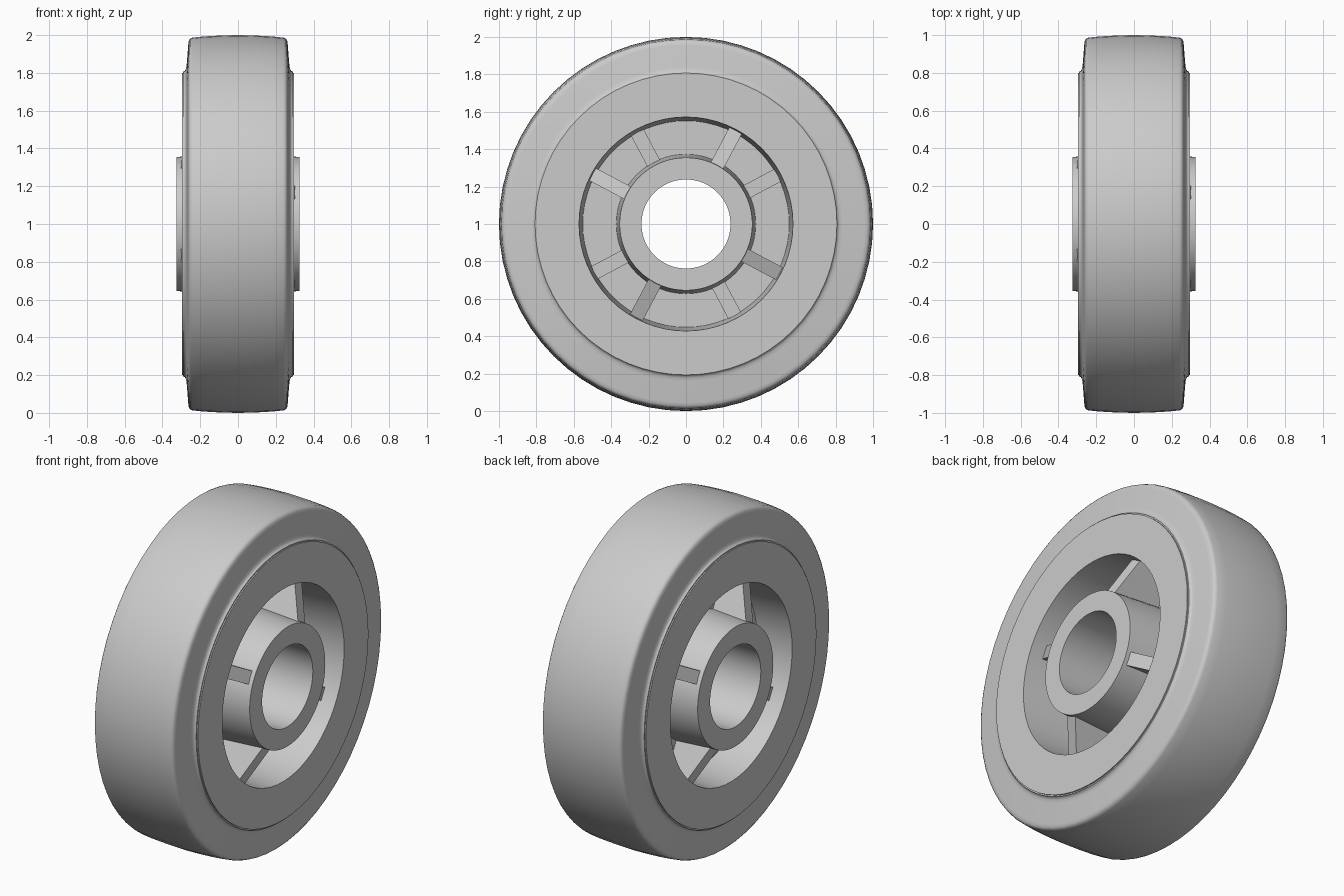
import bpy, bmesh, math
from mathutils import Matrix, Vector

if "Cube" in bpy.data.objects:
    bpy.data.objects.remove(bpy.data.objects["Cube"])

SEGMENTS = 64
CENTRE = Vector((0, 0, 1))

grey = bpy.data.materials.new("plain grey")
grey.diffuse_color = (0.6, 0.6, 0.6, 1)
grey.use_nodes = True
grey.node_tree.nodes["Principled BSDF"].inputs["Base Color"].default_value = grey.diffuse_color


def finish(bm, name, angle):
    bmesh.ops.recalc_face_normals(bm, faces=bm.faces)
    me = bpy.data.meshes.new(name)
    bm.to_mesh(me)
    bm.free()
    me.materials.append(grey)
    me.shade_smooth()
    me.set_sharp_from_angle(angle=math.radians(angle))
    ob = bpy.data.objects.new(name, me)
    ob.location = CENTRE
    bpy.context.collection.objects.link(ob)
    return ob


def lathe(name, profile, angle=30):
    """Turn a closed (x, radius) profile around the x axis."""
    bm = bmesh.new()
    rings = []
    for i in range(SEGMENTS):
        a = 2 * math.pi * i / SEGMENTS
        rings.append([bm.verts.new((x, r * math.cos(a), r * math.sin(a)))
                      for x, r in profile])
    n = len(profile)
    for i in range(SEGMENTS):
        p, q = rings[i], rings[(i + 1) % SEGMENTS]
        for j in range(n):
            k = (j + 1) % n
            bm.faces.new((p[j], p[k], q[k], q[j]))
    return finish(bm, name, angle)


def rib(name, angle, side):
    """Sloping rib from the hub down to the rim, standing on the web."""
    outline = [(-0.04, 0.345), (0.305, 0.345), (0.205, 0.575), (-0.04, 0.575)]
    bm = bmesh.new()
    base = bm.faces.new([bm.verts.new((x, r, -0.038)) for x, r in outline])
    ext = bmesh.ops.extrude_face_region(bm, geom=[base])
    top = [v for v in ext["geom"] if isinstance(v, bmesh.types.BMVert)]
    bmesh.ops.translate(bm, verts=top, vec=(0, 0, 0.076))
    turn = Matrix.Rotation(math.radians(angle), 4, 'X')
    if side < 0:
        turn = Matrix.Rotation(math.pi, 4, 'Z') @ turn
    bmesh.ops.transform(bm, matrix=turn, verts=bm.verts)
    return finish(bm, name, 20)


# Tyre: slightly crowned tread, rounded shoulders, flared foot at the rim
half = [(0.0, 1.0), (0.09, 0.998), (0.18, 0.993), (0.24, 0.987),
        (0.253, 0.982), (0.26, 0.972), (0.263, 0.955), (0.272, 0.84),
        (0.275, 0.822), (0.281, 0.811), (0.29, 0.807), (0.29, 0.78)]
lathe("tyre", half + [(-x, r) for x, r in reversed(half[1:])], 40)

# Wheel body: bored hub, offset web and broad rim with drafted pockets
lathe("wheel_body", [
    (0.325, 0.238), (0.325, 0.355), (0.0, 0.373), (0.0, 0.552),
    (0.297, 0.572), (0.297, 0.80), (-0.297, 0.80), (-0.297, 0.572),
    (-0.08, 0.555), (-0.08, 0.37), (-0.325, 0.355), (-0.325, 0.238)])

# Four ribs in each pocket
for i in range(4):
    rib(f"right_rib_{i + 1}", 62 + 90 * i, 1)
    rib(f"left_rib_{i + 1}", 62 + 90 * i, -1)
